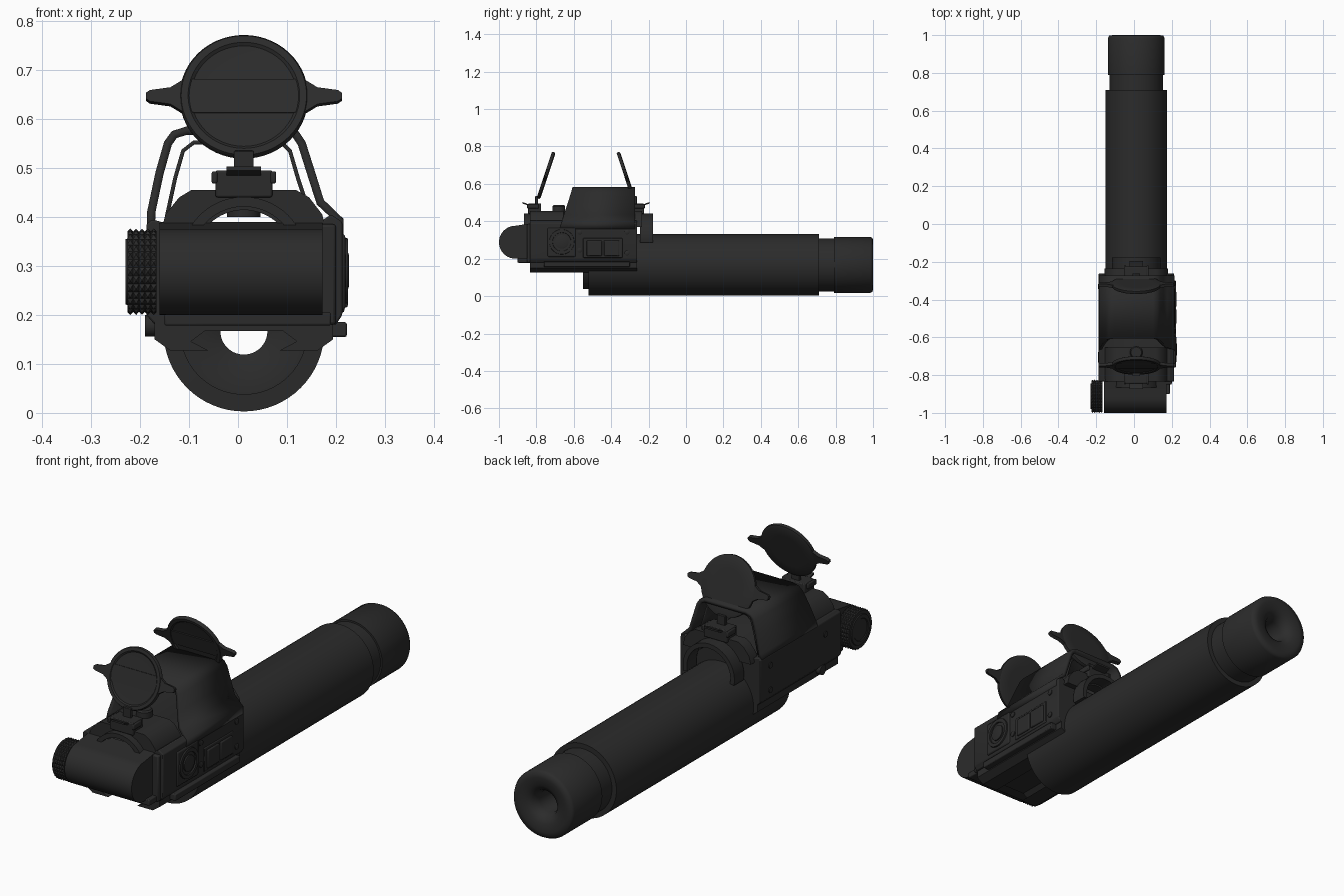
import bpy, bmesh, math
from mathutils import Matrix, Vector

cube = bpy.data.objects.get("Cube")
if cube:
    bpy.data.objects.remove(cube)

CX = 0.012   # centre line of the whole assembly


def material(name, v):
    m = bpy.data.materials.new(name)
    m.use_nodes = True
    m.diffuse_color = (v, v, v, 1)
    b = m.node_tree.nodes["Principled BSDF"]
    b.inputs["Base Color"].default_value = (v, v, v, 1)
    b.inputs["Roughness"].default_value = 0.6
    return m


BLACK = material("matte black", 0.024)


def finish(name, bm, angle=35, bevel=0):
    bmesh.ops.recalc_face_normals(bm, faces=bm.faces)
    me = bpy.data.meshes.new(name)
    bm.to_mesh(me)
    bm.free()
    ob = bpy.data.objects.new(name, me)
    bpy.context.collection.objects.link(ob)
    me.materials.append(BLACK)
    if bevel:
        mod = ob.modifiers.new("bevel", 'BEVEL')
        mod.width, mod.segments, mod.limit_method = bevel, 2, 'ANGLE'
    bpy.ops.object.select_all(action='DESELECT')
    ob.select_set(True)
    bpy.context.view_layer.objects.active = ob
    if angle:
        bpy.ops.object.shade_smooth_by_angle(angle=math.radians(angle))
    return ob


def prism(name, pts, axis, a, b, bevel=0):
    """Outline extruded along x (points are y, z) or y (points are x, z)."""
    bm = bmesh.new()
    put = (lambda p, t: (t, p[0], p[1])) if axis == 'x' else (lambda p, t: (p[0], t, p[1]))
    ends = [[bm.verts.new(put(p, t)) for p in pts] for t in (a, b)]
    n = len(pts)
    for e in ends:
        bm.faces.new(e)
    for i in range(n):
        j = (i + 1) % n
        bm.faces.new((ends[0][i], ends[0][j], ends[1][j], ends[1][i]))
    return finish(name, bm, 35, bevel)


def box(name, x, y, z, bevel=0.004):
    return prism(name, [(x[0], z[0]), (x[1], z[0]), (x[1], z[1]), (x[0], z[1])], 'y', *y, bevel)


def lathe(name, prof, axis, centre, n=48, angle=35, closed=False, poke=0):
    """Profile of (radius, distance along axis) spun about the axis."""
    bm = bmesh.new()
    rot = Vector((0, 0, 1)).rotation_difference(Vector(axis)).to_matrix().to_4x4()
    mat = Matrix.Translation(centre) @ rot
    rings = []
    for r, t in prof:
        angs = [2 * math.pi * k / n for k in range(n)]
        rings.append([bm.verts.new(mat @ Vector((r * math.cos(a), r * math.sin(a), t))) for a in angs])
    pairs = list(zip(rings, rings[1:]))
    if closed:
        pairs.append((rings[-1], rings[0]))
    sides = [bm.faces.new((p[k], p[(k + 1) % n], q[(k + 1) % n], q[k])) for p, q in pairs for k in range(n)]
    if not closed:
        bm.faces.new(rings[0])
        bm.faces.new(rings[-1])
    bmesh.ops.recalc_face_normals(bm, faces=bm.faces)
    if poke:
        bmesh.ops.poke(bm, faces=sides, offset=poke)
    return finish(name, bm, 0 if poke else angle)


def sheet(name, pts, front, back, thick):
    """Open bent strip running along y; the front edge follows a height rule."""
    bm = bmesh.new()
    rows = [(bm.verts.new((x, front(z), z)), bm.verts.new((x, back, z))) for x, z in pts]
    for p, q in zip(rows, rows[1:]):
        bm.faces.new((p[0], q[0], q[1], p[1]))
    ob = finish(name, bm, 40)
    mod = ob.modifiers.new("thickness", 'SOLIDIFY')
    mod.thickness, mod.offset = thick, 0
    return ob


def arc(r, z, a0, a1, n=20):
    angs = [math.radians(a0 + (a1 - a0) * k / n) for k in range(n + 1)]
    return [(CX + r * math.cos(a), z + r * math.sin(a)) for a in angs]


# Long tube: body with front lip, neck and end cap, bored through
axis, mid = (0, 1, 0), (CX, 0, 0.167)
lathe("tube_body", [(0.048, -0.53), (0.09, -0.55), (0.13, -0.55), (0.13, -0.522), (0.164, -0.52),
                    (0.164, 0.71), (0.14, 0.71), (0.048, 0.71)], axis, mid, 64, 50, True)
lathe("tube_neck", [(0.048, 0.70), (0.142, 0.70), (0.142, 0.80), (0.048, 0.80)], axis, mid, 64, 35, True)
lathe("tube_end_cap", [(0.048, 0.79), (0.15, 0.79), (0.15, 0.985), (0.143, 0.998), (0.12, 1.0),
                       (0.085, 0.995), (0.06, 0.98), (0.048, 0.95)], axis, mid, 64, 60, True)

# Dovetail rail base
half = [(0.0, 0.167), (0.08, 0.167), (0.108, 0.146), (0.072, 0.127), (0.15, 0.127), (0.182, 0.15), (0.182, 0.21)]
prism("rail_base", [(CX + x, z) for x, z in half] + [(CX - x, z) for x, z in half[:0:-1]], 'y', -0.834, -0.262)
box("rail_side_strip", (0.185, 0.222), (-0.76, -0.30), (0.155, 0.185))
lathe("clamp_bolt", [(0.022, 0), (0.022, 0.03)], (-1, 0, 0), (-0.16, -0.70, 0.178), 16)

# Main housing and the bent hood over it
prism("main_housing", [(-0.17, 0.18), (-0.187, 0.2), (-0.187, 0.385), (-0.175, 0.395), (-0.14, 0.385),
                       (0.16, 0.385), (0.19, 0.405), (0.213, 0.39), (0.213, 0.2), (0.2, 0.18)],
      'y', -0.834, -0.262, 0.004)
slope = lambda z: -0.604 - (0.583 - z) * 0.32
sheet("hood", [(-0.178, 0.37), (-0.177, 0.41), (-0.160, 0.49), (-0.143, 0.55), (-0.13, 0.568), (-0.105, 0.576),
               (0.10, 0.576), (0.118, 0.568), (0.130, 0.55), (0.149, 0.49), (0.168, 0.43), (0.207, 0.393),
               (0.207, 0.36)], slope, -0.272, 0.017)
sheet("window_frame", [(-0.152, 0.37), (-0.128, 0.48), (-0.112, 0.535), (-0.09, 0.552), (0.088, 0.552),
                       (0.106, 0.535), (0.122, 0.48), (0.155, 0.38)], lambda z: slope(z) + 0.05, -0.30, 0.008)

# Shoulders, collars, hinges and flip covers: one set in front, one behind
shoulder = [(-0.157, 0.37), (-0.148, 0.405), (-0.12, 0.44), (-0.095, 0.455), (0.118, 0.455),
            (0.145, 0.44), (0.172, 0.405), (0.18, 0.37)]
arch = [(CX + 0.102, 0.37)] + arc(0.102, 0.312, 36, 144) + [(CX - 0.102, 0.37)]
for end, s, y0, depth in (("front", 1, -0.834, 0.18), ("rear", -1, -0.235, 0.05)):
    at = lambda d: y0 + s * d
    prism(end + "_shoulder", shoulder + arch, 'y', at(0), at(depth))
    ring = arc(0.128, 0.313, -12, 192, 32) + arc(0.108, 0.313, 192, -12, 32)
    prism(end + "_collar", ring, 'y', at(-0.032 if s > 0 else -0.058), at(0.01))
    box(end + "_hinge_base", (CX - 0.058, CX + 0.058), (at(-0.01), at(0.06)), (0.44, 0.495))
    for x in (CX - 0.06, CX + 0.06):
        box(end + "_hinge_ear", (x - 0.006, x + 0.006), (at(-0.015), at(0.045)), (0.468, 0.493))
    box(end + "_hinge_stem", (CX - 0.02, CX + 0.02), (at(0.028), at(0.044)), (0.48, 0.535), 0.002)
    prism(end + "_hinge_lever", [(at(-0.04), 0.495), (at(-0.01), 0.484), (at(0.03), 0.484),
                                 (at(0.03), 0.492), (at(-0.01), 0.492), (at(-0.04), 0.503)],
          'x', CX - 0.035, CX + 0.035)
    # Tilted round cover with a tab on each side
    disc = lathe(end + "_cover", [(0.08, -0.003), (0.108, -0.005), (0.114, -0.01), (0.128, -0.01), (0.131, -0.005),
                                  (0.131, 0.006), (0.122, 0.01), (0.08, 0.01)], axis, (0, 0, 0), 56)
    side = [(0.1, 0.036), (0.125, 0.034), (0.15, 0.018), (0.192, 0.012), (0.2, 0.006)]
    right = side + [(x, -z) for x, z in side[::-1]]
    tabs = prism(end + "_cover_tabs", right + [(-x, z) for x, z in right[::-1]], 'y', -0.008, 0.008)
    for part in (disc, tabs):
        part.location = (CX, at(0.086), 0.645)
        part.rotation_euler.x = -0.32 * s

# Post behind the front shoulder
lathe("adjuster_post", [(0.034, 0.40), (0.034, 0.48), (0.028, 0.487)], (0, 0, 1), (CX, -0.68, 0), 24)

# Battery compartment across the front, with knurled cap
cross = [(-0.912 + 0.088 * math.cos(a), 0.288 + 0.088 * math.sin(a))
         for a in [math.radians(90 + 180 * k / 20) for k in range(21)]]
prism("battery_compartment", cross + [(-0.82, 0.2), (-0.82, 0.39)], 'x', -0.16, 0.172)
box("battery_shelf", (-0.15, 0.19), (-0.90, -0.82), (0.178, 0.205))
box("battery_latch", (0.165, 0.2), (-0.85, -0.77), (0.18, 0.385), 0.006)
rows = [(0.082, 0.012 * k) for k in range(6)]
lathe("battery_cap", rows, (-1, 0, 0), (-0.166, -0.912, 0.288), 30, 0, False, 0.007)
lathe("battery_cap_face", [(0.07, 0.055), (0.066, 0.064), (0.05, 0.064), (0.047, 0.061)],
      (-1, 0, 0), (-0.166, -0.912, 0.288), 32)

# Control side: dial plate, dial, button panel and screws
out = (1, 0, 0)
box("dial_plate", (0.20, 0.219), (-0.74, -0.59), (0.21, 0.365), 0.006)
lathe("dial_ring", [(0.048, 0), (0.068, 0), (0.066, 0.012), (0.05, 0.012)], out, (0.213, -0.664, 0.29), 40, 35, True)
lathe("dial", [(0.036, 0), (0.036, 0.012), (0.03, 0.014)], out, (0.213, -0.664, 0.29), 32)
box("button_panel", (0.20, 0.217), (-0.55, -0.34), (0.205, 0.31), 0.004)
for y in (-0.49, -0.398):
    box("button", (0.21, 0.224), (y - 0.041, y + 0.041), (0.215, 0.297), 0.004)
for y, z in ((-0.568, 0.342), (-0.568, 0.245), (-0.315, 0.342), (-0.315, 0.23)):
    lathe("housing_screw", [(0.013, 0), (0.013, 0.005), (0.01, 0.007)], out, (0.212, y, z), 16)
for y, z in ((-0.72, 0.33), (-0.33, 0.34), (-0.33, 0.23)):
    lathe("far_side_screw", [(0.013, 0), (0.013, 0.005)], (-1, 0, 0), (-0.186, y, z), 16)
